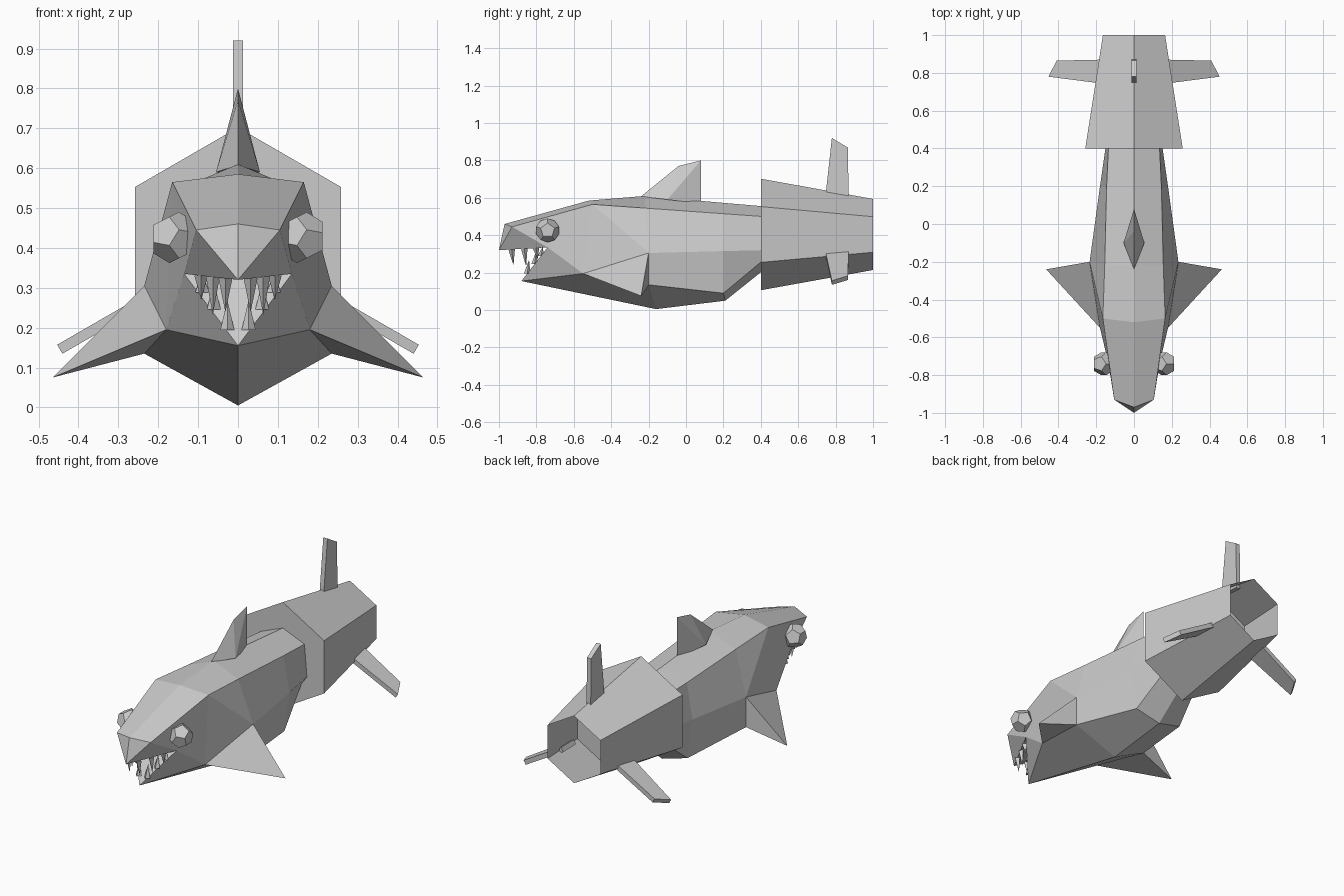
import bpy, bmesh, math
from mathutils import Vector, Matrix

cube = bpy.data.objects.get("Cube")
if cube:
    bpy.data.objects.remove(cube, do_unlink=True)

grey = bpy.data.materials.new("plain_grey")
grey.use_nodes = True
grey.diffuse_color = (0.6, 0.6, 0.6, 1)
grey.node_tree.nodes["Principled BSDF"].inputs["Base Color"].default_value = (0.6, 0.6, 0.6, 1)


def finish(name, bm):
    bmesh.ops.recalc_face_normals(bm, faces=bm.faces[:])
    me = bpy.data.meshes.new(name)
    bm.to_mesh(me)
    bm.free()
    me.materials.append(grey)
    ob = bpy.data.objects.new(name, me)
    bpy.context.collection.objects.link(ob)


def hull(name, points):
    """Flat-faced solid wrapped around a few points."""
    bm = bmesh.new()
    verts = [bm.verts.new(p) for p in points]
    bmesh.ops.convex_hull(bm, input=verts)
    bmesh.ops.dissolve_limit(bm, angle_limit=math.radians(1), verts=bm.verts[:], edges=bm.edges[:])
    finish(name, bm)


# Body: one half with the head and side fin, welded at the centre line
pts = {
    "nose": (0, -1, .32), "brow": (0, -.97, .46), "cheek": (.105, -.93, .445),
    "lip": (.135, -.74, .335), "throat": (0, -.74, .335), "jaw": (0, -.88, .155),
    "t1": (0, -.52, .585), "u1": (.165, -.5, .565), "l1": (.18, -.55, .195),
    "t2": (0, -.22, .61), "u2": (.155, -.22, .545), "m2": (.235, -.2, .305),
    "l2": (.235, -.2, .135), "b2": (0, -.16, .005), "fin": (.465, -.24, .075),
    "t3": (0, .2, .573), "u3": (.145, .2, .515), "m3": (.18, .2, .315),
    "l3": (.15, .2, .09), "b3": (0, .21, .05),
    "t4": (0, .41, .555), "u4": (.135, .41, .5), "m4": (.15, .41, .32),
    "l4": (.11, .41, .265), "b4": (0, .41, .21),
}
faces = [
    "nose brow cheek", "nose cheek lip", "nose lip throat", "jaw throat lip",
    "brow t1 u1 cheek", "cheek u1 l1 lip", "lip l1 jaw", "jaw l1 l2 b2",
    "t1 t2 u2 u1", "u1 u2 m2", "u1 m2 l1",
    "l1 m2 fin", "l1 fin l2", "m2 l2 fin",
    "t4 u4 m4 l4 b4",
]
for i, k in ((2, 3), (3, 4)):
    for a, b in ("tu", "um", "ml", "lb"):
        faces.append(f"{a}{i} {a}{k} {b}{k} {b}{i}")
bm = bmesh.new()
v = {n: bm.verts.new(p) for n, p in pts.items()}
for f in faces:
    bm.faces.new([v[n] for n in f.split()])
twin = bmesh.ops.duplicate(bm, geom=bm.verts[:] + bm.edges[:] + bm.faces[:])["geom"]
for e in twin:
    if isinstance(e, bmesh.types.BMVert):
        e.co.x = -e.co.x
bmesh.ops.remove_doubles(bm, verts=bm.verts[:], dist=1e-4)
finish("body", bm)

# Dorsal fin
hull("dorsal_fin", [(0, -.24, .608), (.055, -.1, .59), (-.055, -.1, .59),
                    (0, -.04, .77), (0, .08, .8), (0, .08, .57)])

# Tail sleeve: six-sided, closed in front, recessed at the back
AXIS = .404
bm = bmesh.new()
rings = []
for y, r in ((.4, .298), (1, .19), (.67, .243)):
    rings.append([bm.verts.new((r * math.sin(k * math.pi / 3), y, AXIS + r * math.cos(k * math.pi / 3)))
                  for k in range(6)])
for a, b in zip(rings, rings[1:]):
    for k in range(6):
        n = (k + 1) % 6
        bm.faces.new((a[k], a[n], b[n], b[k]))
bm.faces.new(rings[0])
bm.faces.new(rings[-1])
finish("tail_sleeve", bm)

# Three tail fins, spaced evenly round the sleeve
outline = [(.745, .2), (.78, .516), (.865, .465), (.87, .19)]
for name, turn in (("tail_fin_top", 0), ("tail_fin_left", 120), ("tail_fin_right", 240)):
    rot = Matrix.Rotation(math.radians(turn), 3, 'Y')
    hull(name, [rot @ Vector((x, y, z)) + Vector((0, 0, AXIS))
                for y, z in outline for x in (-.013, .013)])

# Eyes: dodecahedra made from the face centres of an icosahedron
for name, side in (("eye_left", 1), ("eye_right", -1)):
    ico = bmesh.new()
    bmesh.ops.create_icosphere(ico, subdivisions=1, radius=1)
    ico.verts.ensure_lookup_table()
    turn = ico.verts[0].co.normalized().rotation_difference(Vector((side, 0, 0)))
    centres = [turn @ f.calc_center_median().normalized() for f in ico.faces]
    ico.free()
    hull(name, [c * .065 + Vector((.16 * side, -.74, .426)) for c in centres])


# Teeth: thin spikes along the upper lip and lower jaw
def tooth(name, base, width, length):
    w = width / 2
    hull(name, [base + Vector((w, 0, 0)), base + Vector((-w, 0, 0)), base + Vector((0, w, 0)),
                base + Vector((0, -w, 0)), base + Vector((0, .01, length))])


for word, side in (("left", 1), ("right", -1)):
    flip = Matrix.Diagonal((side, 1, 1))
    for row, start, spikes in (("upper", "nose", ((.26, -.085), (.52, -.095), (.76, -.06))),
                               ("lower", "jaw", ((.22, .075), (.5, .07), (.74, .05)))):
        for i, (t, length) in enumerate(spikes):
            edge = Vector(pts[start]).lerp(Vector(pts["lip"]), t)
            edge.x *= .9
            tooth(f"{row}_tooth_{word}_{i + 1}", flip @ edge, .035, length)
